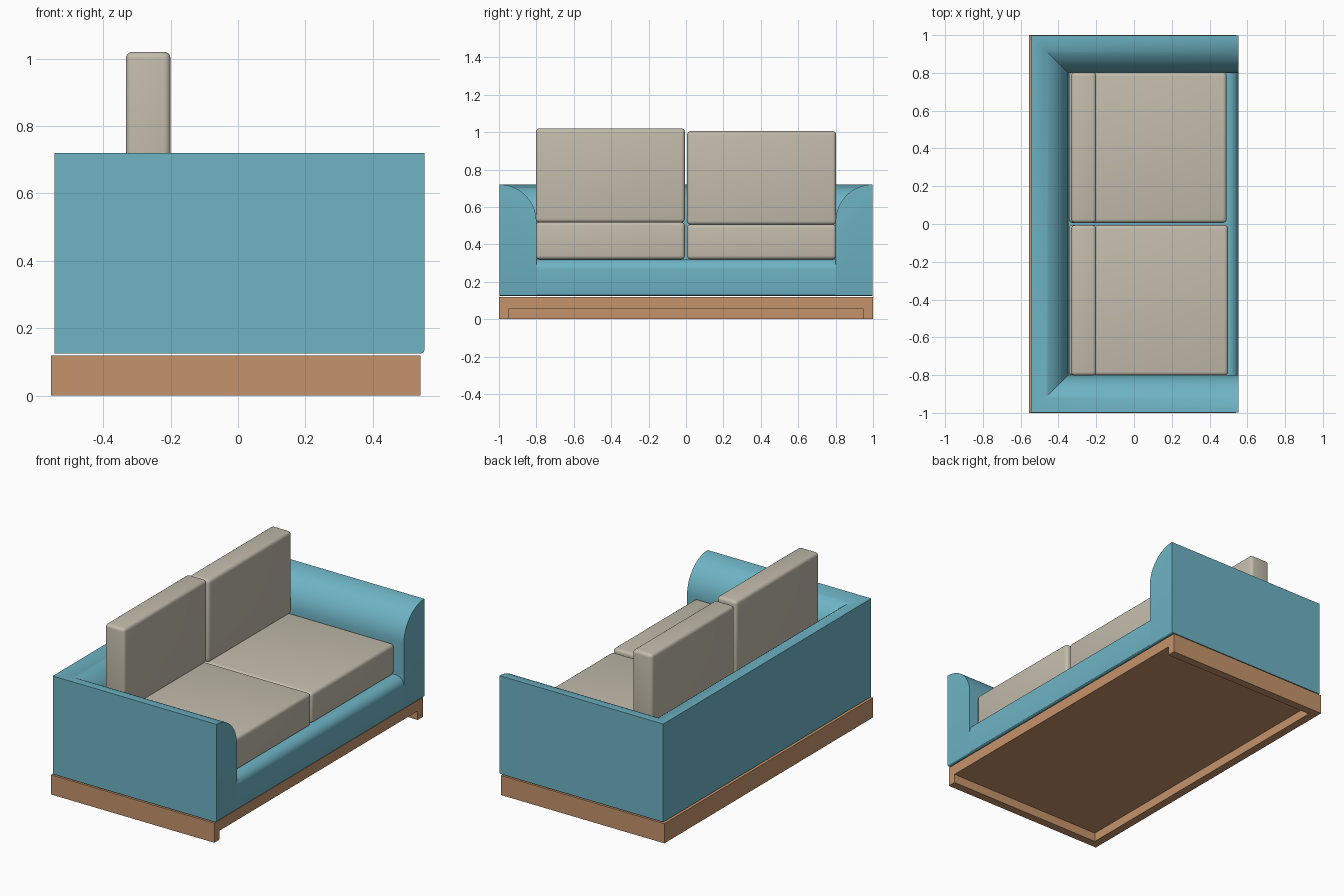
import bpy, bmesh
from math import sin, cos, pi

cube = bpy.data.objects.get("Cube")
if cube:
    bpy.data.objects.remove(cube)


def material(name, rgb):
    m = bpy.data.materials.new(name)
    m.use_nodes = True
    m.diffuse_color = (*rgb, 1)
    m.node_tree.nodes["Principled BSDF"].inputs["Base Color"].default_value = (*rgb, 1)
    return m


BLUE = material("blue fabric", (0.156, 0.456, 0.558))
BEIGE = material("beige cushion", (0.546, 0.503, 0.413))
WOOD = material("wood", (0.558, 0.296, 0.147))


def finish(name, bm, mat, smooth=False):
    bmesh.ops.recalc_face_normals(bm, faces=bm.faces)
    mesh = bpy.data.meshes.new(name)
    bm.to_mesh(mesh)
    bm.free()
    mesh.materials.append(mat)
    ob = bpy.data.objects.new(name, mesh)
    bpy.context.collection.objects.link(ob)
    if smooth:
        bpy.ops.object.select_all(action='DESELECT')
        ob.select_set(True)
        bpy.context.view_layer.objects.active = ob
        bpy.ops.object.shade_smooth_by_angle(angle=pi / 6)
    return ob


def loft(rings):
    """Skin closed rings of points and cap both ends."""
    bm = bmesh.new()
    rings = [[bm.verts.new(p) for p in ring] for ring in rings]
    for a, b in zip(rings, rings[1:]):
        for i in range(len(a)):
            j = (i + 1) % len(a)
            bm.faces.new((a[i], a[j], b[j], b[i]))
    bm.faces.new(rings[0])
    bm.faces.new(rings[-1])
    return bm


def arc(cx, cz, r, start, end, n):
    angles = [start + (end - start) * i / n for i in range(n + 1)]
    return [(cx + r * cos(a), cz + r * sin(a)) for a in angles]


def cushion(name, x0, x1, y0, y1, z0, z1):
    bm = bmesh.new()
    bmesh.ops.create_cube(bm, size=1)
    for v in bm.verts:
        v.co = (x1 if v.co.x > 0 else x0, y1 if v.co.y > 0 else y0, z1 if v.co.z > 0 else z0)
    bmesh.ops.bevel(bm, geom=bm.edges[:], offset=0.02, segments=4, profile=0.5, affect='EDGES')
    finish(name, bm, BEIGE, True)


BACK, FRONT, SIDE = -0.545, 0.553, 0.997
BOTTOM, TOP, THICK, SEAT = 0.125, 0.72, 0.197, 0.32

# Arms and back: one rounded profile swept round a mitred U
profile = [(0, BOTTOM)] + arc(0, TOP - THICK, THICK, pi / 2, 0, 16) + [(THICK, BOTTOM)]
path = [(FRONT, -SIDE, 0, 1), (BACK, -SIDE, 1, 1), (BACK, SIDE, 1, -1), (FRONT, SIDE, 0, -1)]
bm = loft([[(x + d * dx, y + d * dy, z) for d, z in profile] for x, y, dx, dy in path])
lower = [e for e in bm.edges
         if all(v.co.x > FRONT - 0.001 and v.co.z < BOTTOM + 0.001 for v in e.verts)]
bmesh.ops.bevel(bm, geom=lower, offset=0.01, segments=3, profile=0.5, affect='EDGES')
finish("arms_and_back", bm, BLUE, True)

# Seat platform with a rounded front edge
inner = SIDE - THICK
section = [(BACK + THICK, BOTTOM)]
section += arc(FRONT - 0.01, BOTTOM + 0.01, 0.01, -pi / 2, 0, 3)
section += arc(FRONT - 0.055, SEAT - 0.055, 0.055, 0, pi / 2, 8)
section += [(BACK + THICK, SEAT)]
bm = loft([[(x, y, z) for x, z in section] for y in (-inner, inner)])
finish("seat_platform", bm, BLUE, True)

# Wooden plinth: a slab with a skirt that is open at the front
bm = bmesh.new()
bmesh.ops.create_cube(bm, size=1)
for v in bm.verts:
    v.co = (0.541 if v.co.x > 0 else -0.555, 2 * v.co.y, 0.119 if v.co.z > 0 else 0)
plinth = finish("plinth", bm, WOOD)
bm = bmesh.new()
bmesh.ops.create_cube(bm, size=1)
for v in bm.verts:
    v.co = (0.7 if v.co.x > 0 else -0.505, 1.9 * v.co.y, 0.054 if v.co.z > 0 else -0.1)
cutter = finish("plinth_cutter", bm, WOOD)
cutter.hide_render = True
cutter.hide_set(True)
cut = plinth.modifiers.new("recess", 'BOOLEAN')
cut.operation = 'DIFFERENCE'
cut.solver = 'EXACT'
cut.object = cutter

# Seat and back cushions, with the two places slightly different
for side, y0, y1, front, seat_top, back_top in (
        ("right", -0.803, -0.006, 0.498, 0.519, 1.02),
        ("left", 0.006, 0.803, 0.49, 0.507, 1.006)):
    cushion(side + "_seat_cushion", -0.345, front, y0, y1, SEAT, seat_top)
    cushion(side + "_back_cushion", -0.333, -0.2, y0, y1, seat_top - 0.002, back_top)
